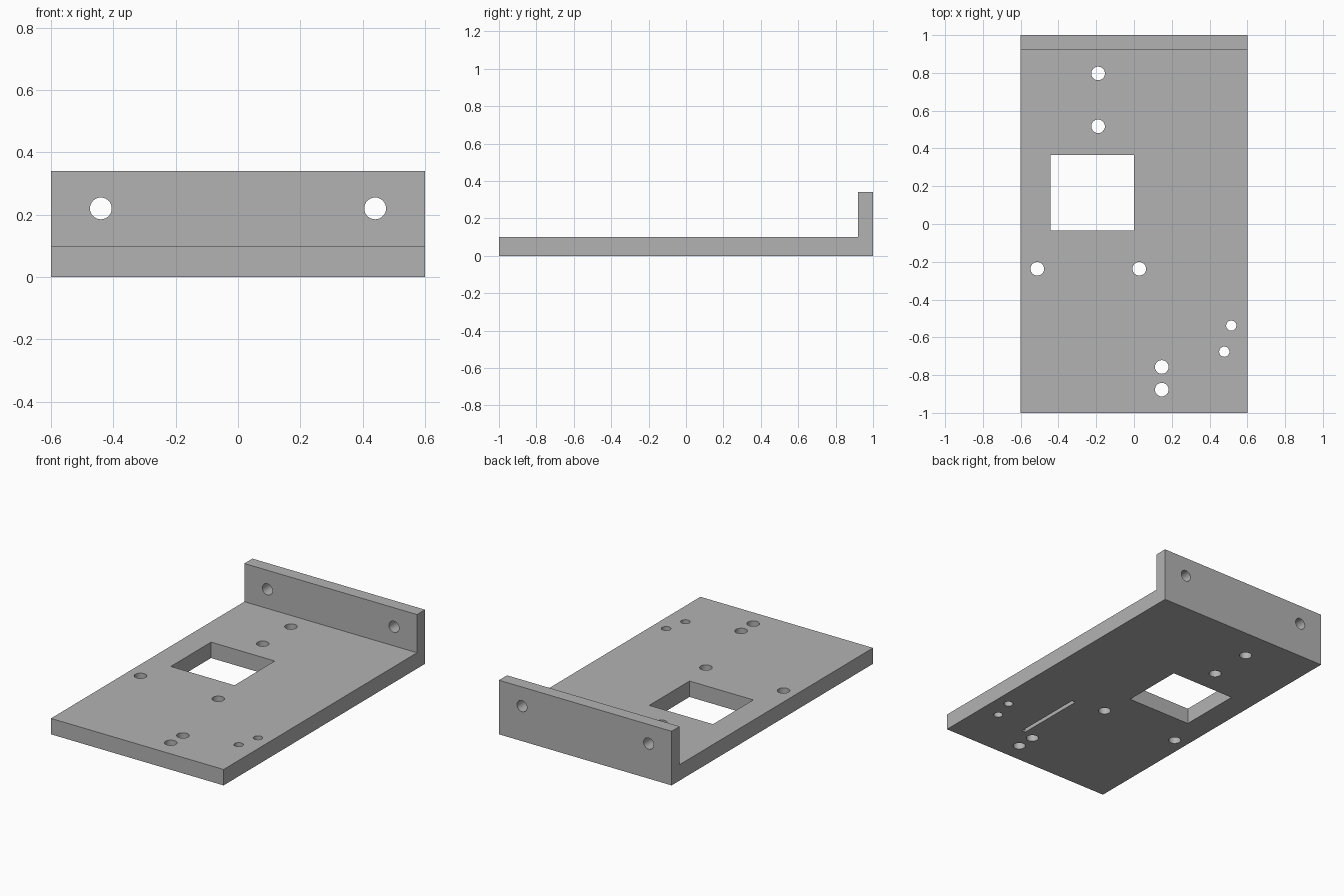
import bpy, bmesh
from math import radians
from mathutils import Matrix, Vector

cube = bpy.data.objects.get("Cube")
if cube:
    bpy.data.objects.remove(cube, do_unlink=True)

PLATE_H, WALL_H, WALL_Y = 0.1, 0.34, 0.92
HALF_X = 0.6

grey = bpy.data.materials.new("plain grey")
grey.use_nodes = True
grey.diffuse_color = (0.45, 0.45, 0.45, 1)
grey.node_tree.nodes["Principled BSDF"].inputs["Base Color"].default_value = grey.diffuse_color


def make_object(name, bm):
    bmesh.ops.recalc_face_normals(bm, faces=bm.faces)
    mesh = bpy.data.meshes.new(name)
    bm.to_mesh(mesh)
    bm.free()
    mesh.materials.append(grey)
    obj = bpy.data.objects.new(name, mesh)
    bpy.context.collection.objects.link(obj)
    return obj


def add_box(bm, low, high):
    low, high = Vector(low), Vector(high)
    matrix = Matrix.Translation((low + high) / 2) @ Matrix.Diagonal((high - low).to_4d())
    bmesh.ops.create_cube(bm, size=1, matrix=matrix)


def add_drill(bm, centre, radius, rotation=Matrix()):
    bmesh.ops.create_cone(bm, cap_ends=True, segments=32, radius1=radius, radius2=radius,
                          depth=0.4, matrix=Matrix.Translation(centre) @ rotation)


# L-shaped bracket: side profile extruded across x
bm = bmesh.new()
profile = [(-1, 0), (1, 0), (1, WALL_H), (WALL_Y, WALL_H), (WALL_Y, PLATE_H), (-1, PLATE_H)]
face = bm.faces.new([bm.verts.new((-HALF_X, y, z)) for y, z in profile])
side = bmesh.ops.extrude_face_region(bm, geom=[face])["geom"]
bmesh.ops.translate(bm, vec=(2 * HALF_X, 0, 0),
                    verts=[v for v in side if isinstance(v, bmesh.types.BMVert)])
bracket = make_object("mounting_bracket", bm)

# Cutters: square window, blind slot underneath, drilled holes
bm = bmesh.new()
add_box(bm, (-0.443, -0.035, -0.1), (0, 0.365, 0.2))
add_box(bm, (0.225, -0.73, -0.1), (0.25, -0.27, 0.05))
for x, y in [(-0.19, 0.797), (-0.19, 0.517), (-0.512, -0.237), (0.028, -0.237),
             (0.147, -0.757), (0.147, -0.877)]:
    add_drill(bm, (x, y, 0), 0.036)
for x, y in [(0.515, -0.538), (0.478, -0.676)]:
    add_drill(bm, (x, y, 0), 0.027)
for x in (-0.44, 0.44):
    add_drill(bm, (x, 0.96, 0.22), 0.035, Matrix.Rotation(radians(90), 4, 'X'))
cutter = make_object("hole_cutter", bm)
cutter.hide_render = True

# Cut the openings and drop the cutter
bpy.ops.object.select_all(action='DESELECT')
bracket.select_set(True)
bpy.context.view_layer.objects.active = bracket
cut = bracket.modifiers.new("openings", 'BOOLEAN')
cut.operation = 'DIFFERENCE'
cut.solver = 'EXACT'
cut.object = cutter
bpy.ops.object.modifier_apply(modifier=cut.name)
bpy.data.objects.remove(cutter, do_unlink=True)
bpy.ops.object.shade_smooth_by_angle(angle=radians(30))
